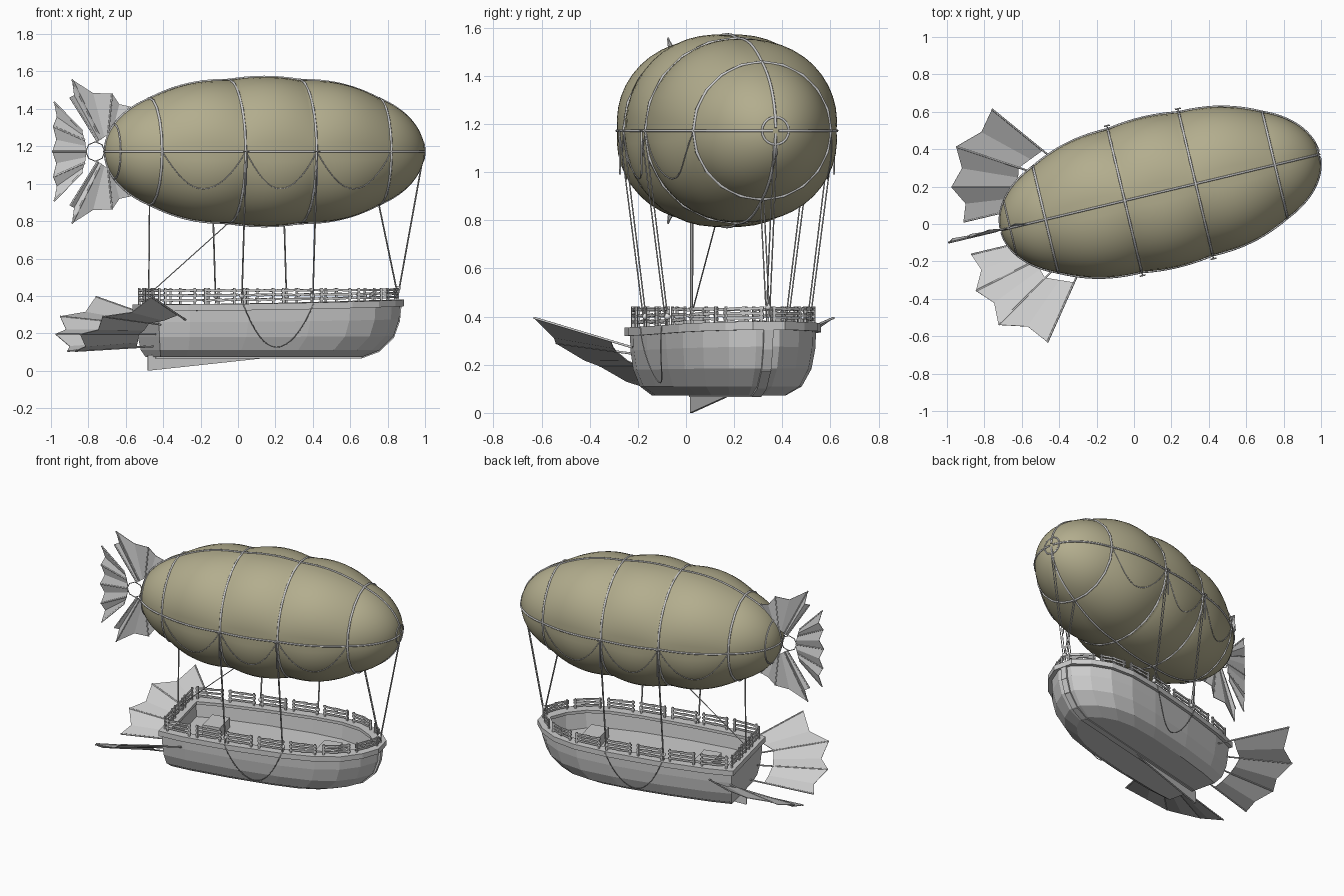
import bpy, bmesh, math
from mathutils import Matrix, Vector

if "Cube" in bpy.data.objects:
    bpy.data.objects.remove(bpy.data.objects["Cube"])

# The ship is built along its own x axis, then turned and shifted into place
PLACE = Matrix.Translation((0.14, 0.17, 0)) @ Matrix.Rotation(math.radians(13.4), 4, 'Z')
AXIS_Z = 1.172
RINGS = [-0.63, -0.195, 0.195, 0.63]


def material(name, rgb):
    m = bpy.data.materials.new(name)
    m.use_nodes = True
    m.diffuse_color = (*rgb, 1)
    m.node_tree.nodes["Principled BSDF"].inputs["Base Color"].default_value = (*rgb, 1)
    return m


CANVAS = material("olive canvas", (0.45, 0.42, 0.27))
GREY = material("plain grey", (0.61, 0.61, 0.61))
WHITE = material("white", (0.9, 0.9, 0.9))


def add(name, data, mat):
    ob = bpy.data.objects.new(name, data)
    data.materials.append(mat)
    bpy.context.collection.objects.link(ob)
    ob.matrix_world = PLACE
    return ob


def finish(name, bm, mat, smooth=False):
    bmesh.ops.recalc_face_normals(bm, faces=bm.faces)
    for f in bm.faces:
        f.smooth = smooth
    me = bpy.data.meshes.new(name)
    bm.to_mesh(me)
    bm.free()
    return add(name, me, mat)


def tubes(name, paths, radius, cyclic=False):
    cu = bpy.data.curves.new(name, 'CURVE')
    cu.dimensions = '3D'
    cu.bevel_depth = radius
    cu.bevel_resolution = 1
    cu.use_fill_caps = True
    for path in paths:
        sp = cu.splines.new('POLY')
        sp.points.add(len(path) - 1)
        for p, co in zip(sp.points, path):
            p.co = (*co, 1)
        sp.use_cyclic_u = cyclic
    return add(name, cu, GREY)


def loft(bm, loops, cap_start=False, cap_end=False, closed=False):
    vs = [[bm.verts.new(p) for p in loop] for loop in loops]
    n = len(vs[0])
    pairs = list(zip(vs, vs[1:])) + ([(vs[-1], vs[0])] if closed else [])
    for a, b in pairs:
        for i in range(n):
            bm.faces.new((a[i], a[(i + 1) % n], b[(i + 1) % n], b[i]))
    if cap_start:
        bm.faces.new(vs[0][::-1])
    if cap_end:
        bm.faces.new(vs[-1])


def bar(bm, a, b, width, height):
    a, b = Vector(a), Vector(b)
    d = b - a
    side = Vector((0, 0, 1)).cross(d)
    side = side.normalized() if side.length > 1e-5 else Vector((0, 1, 0))
    x = d.normalized()
    rot = Matrix((x, side, x.cross(side))).transposed().to_4x4()
    size = Matrix.Diagonal((d.length, width, height, 1))
    bmesh.ops.create_cube(bm, size=1, matrix=Matrix.Translation((a + b) / 2) @ rot @ size)


# Gas bag: ellipsoid puffed out between the hoops and the lengthwise straps
def bag_radius(u, ang=0.0):
    a = abs(u)
    base = 0.397 * math.sqrt(max(0, 1 - (a / 0.875) ** 2.3))
    if a < 0.195:
        puff = lobe = math.cos(math.pi * u / 0.39)
    elif a < 0.63:
        puff = lobe = math.sin(math.pi * (a - 0.195) / 0.435)
    else:
        t = (a - 0.63) / 0.245
        puff, lobe = math.sin(math.pi * t / 2), 0.4 * math.sin(math.pi * t)
    return base * (0.975 + 0.025 * puff + 0.05 * max(lobe, 0) ** 0.8 * abs(math.sin(2 * ang)))


def bag_point(u, ang, grow=0.0):
    r = bag_radius(u, ang) + grow
    return (u, r * 1.025 * math.cos(ang), AXIS_Z + r * math.sin(ang))


def hoop(u, grow, n=32):
    return [bag_point(u, 2 * math.pi * k / n, grow) for k in range(n)]


steps = sorted([0.8748 * math.sin(math.pi * (k / 64 - 0.5)) for k in range(65)] + RINGS)
bm = bmesh.new()
loft(bm, [hoop(u, 0.001, 48) for u in steps], True, True)
finish("gas_bag", bm, CANVAS, True)

# Hoops, lengthwise straps and swags around the bag
tubes("bag_hoops", [hoop(u, 0.004, 20) for u in RINGS], 0.007, True)
tubes("end_hoops", [hoop(-0.825, 0.004),
                    [(0.868, 0.057 * math.cos(k * math.pi / 10), AXIS_Z + 0.057 * math.sin(k * math.pi / 10))
                     for k in range(20)]], 0.005, True)
tubes("bag_straps", [[bag_point(u, q * math.pi / 2, 0.003) for u in steps] for q in range(4)], 0.006)
swags = []
for a, b in zip(RINGS, RINGS[1:]):
    for s in (0, 1):
        path = []
        for k in range(17):
            t = k / 16
            u = a + (b - a) * t
            ang = -math.asin(min(0.9, 0.19 * 4 * t * (1 - t) / bag_radius(u)))
            path.append(bag_point(u, math.pi - ang if s else ang, 0.003))
        swags.append(path)
tubes("bag_swags", swags, 0.0025)

# Hull: stacked plan outlines from keel to rim, then down inside to the deck
PLAN = [(0, 0.262), (0.12, 0.287), (0.35, 0.305), (0.6, 0.305), (0.76, 0.285),
        (0.87, 0.235), (0.95, 0.15), (1, 0.05)]


def outline(z, scale=1, bow=0.735, stern=-0.64, off=0.0, sheer=0.025):
    lo, hi = stern - off, bow + off
    half = [(lo + (hi - lo) * f, w * scale + off, z + sheer * f * f) for f, w in PLAN]
    return half + [(u, -v, h) for u, v, h in reversed(half)]


bm = bmesh.new()
loft(bm, [outline(0.073, 0.67, 0.53, -0.61, 0, 0), outline(0.11, 0.85, 0.625, -0.625, 0, 0),
          outline(0.18, 0.95, 0.70, -0.635, 0, 0.005), outline(0.26, 0.99, 0.73, -0.64, 0, 0.015),
          outline(0.345), outline(0.345, off=-0.035), outline(0.25, off=-0.045, sheer=0)], True, True)
finish("hull", bm, GREY)

bm = bmesh.new()
loft(bm, [outline(0.32, off=-0.005), outline(0.32, off=0.018), outline(0.355, off=0.018),
          outline(0.355, off=-0.045), outline(0.335, off=-0.045)], closed=True)
finish("hull_rim", bm, GREY)

# Stem band, keel fin and deck boxes
bm = bmesh.new()
stem = [(-0.6, 0.073), (0.53, 0.073), (0.625, 0.107), (0.702, 0.18), (0.734, 0.265), (0.743, 0.345)]
for (u0, z0), (u1, z1) in zip(stem, stem[1:]):
    bar(bm, (u0, 0, z0), (u1, 0, z1), 0.04, 0.014)
finish("stem_band", bm, GREY)

bm = bmesh.new()
loft(bm, [[(-0.64, v, 0.0), (-0.64, v, 0.085), (0.0, v, 0.085), (0.0, v, 0.067)] for v in (-0.006, 0.006)],
     True, True)
finish("keel_fin", bm, GREY)

bm = bmesh.new()
for u, v in ((-0.4, 0.06), (0.4, -0.03)):
    bar(bm, (u - 0.06, v, 0.282), (u + 0.06, v, 0.282), 0.17, 0.075)
finish("deck_boxes", bm, GREY)


# Railing: short slatted panels with posts, following the rim, level along the top
def walk(path, dist):
    for a, b in zip(path, path[1:]):
        if dist <= (b - a).length:
            return a + (b - a).normalized() * dist
        dist -= (b - a).length
    return path[-1].copy()


def railing(bm, path, panels):
    total = sum((b - a).length for a, b in zip(path, path[1:]))
    span = total / panels
    for i in range(panels):
        pts = [walk(path, span * (i + f)) for f in (0.13, 0.5, 0.87)]
        for p in pts[::2]:
            bar(bm, p, (p.x, p.y, 0.442), 0.011, 0.011)
        for a, b in zip(pts, pts[1:]):
            for k, share in enumerate((0.25, 0.55, 0.85)):
                tilt = 0.003 * ((i + k) % 3 - 1)
                ext = (b - a).normalized() * 0.012
                lift_a, lift_b = ((0.442 - p.z) * share for p in (a, b))
                bar(bm, a - ext + Vector((0, 0, lift_a - tilt)), b + ext + Vector((0, 0, lift_b + tilt)),
                    0.007, 0.012)


bm = bmesh.new()
rail = [Vector(p) for p in outline(0.355, off=-0.008)]
railing(bm, rail, 14)
railing(bm, [rail[-1], rail[0]], 3)
finish("railing", bm, GREY)

# Rigging between bag and hull, with white knobs at the rim
lines, knobs, hangers = [], [(0.735, 0, 0.44)], []
for u in RINGS[1:3]:
    for s in (-1, 1):
        knobs.append((u, s * 0.30, 0.40))
        for d in (-0.008, 0.008):
            lines.append([(u, s * 0.405 + d, AXIS_Z), (u, s * 0.30 + d * 0.7, 0.36)])
        hangers.append([(u - 0.016, s * 0.412, AXIS_Z), (u + 0.016, s * 0.412, AXIS_Z)])
        hangers.append([(u, s * 0.412, AXIS_Z), (u, s * 0.41, 0.99)])
low = AXIS_Z - bag_radius(0.63)
for d in (-0.007, 0.007):
    lines += [[(0.63, d, low), (0.735, d, 0.4)], [(0.868, d, AXIS_Z - 0.057), (0.735, d, 0.4)]]
lines += [[(-0.63, d, low), (-0.635, d, 0.36)] for d in (-0.004, 0.004)]
lines.append([(-0.195, 0, AXIS_Z - bag_radius(0.195)), (-0.62, 0, 0.42)])
tubes("rigging", lines, 0.003)
tubes("rope_hangers", hangers, 0.004)
bm = bmesh.new()
for k in knobs:
    bmesh.ops.create_uvsphere(bm, u_segments=10, v_segments=6, radius=0.014, matrix=Matrix.Translation(k))
finish("rim_knobs", bm, WHITE, True)

hull_swags = []
for s in (-1, 1):
    path = []
    for k in range(17):
        t = k / 16
        dip = 4 * t * (1 - t)
        path.append((-0.195 + 0.39 * t, s * (0.325 - 0.04 * dip ** 2), 0.36 - 0.235 * dip))
    hull_swags.append(path)
tubes("hull_swags", hull_swags, 0.0025)


# Fans: pleated membranes with scalloped edges stretched between spines
def fan(name, roots, tips, start, pleat):
    roots, tips, pleat = [Vector(r) for r in roots], [Vector(t) for t in tips], Vector(pleat)
    inner = [r.lerp(t, start) for r, t in zip(roots, tips)]
    bm = bmesh.new()
    for i in range(len(tips) - 1):
        mid_in = (inner[i] + inner[i + 1]) / 2 + pleat * 0.4
        mid_out = ((tips[i] + tips[i + 1]) / 2).lerp(mid_in, 0.13) + pleat
        for quad in ((inner[i], tips[i], mid_out, mid_in), (mid_in, mid_out, tips[i + 1], inner[i + 1])):
            bm.faces.new([bm.verts.new(p) for p in quad])
    bmesh.ops.remove_doubles(bm, verts=bm.verts, dist=1e-5)
    ob = finish(name, bm, GREY)
    mod = ob.modifiers.new("thickness", 'SOLIDIFY')
    mod.thickness = 0.004
    mod.offset = 0
    tubes(name + "_spines", list(zip(roots, tips)), 0.005)


for side, s in (("left", 1), ("right", -1)):
    fan(side + "_hull_fan",
        [(-0.50, s * 0.285, 0.272), (-0.62, s * 0.25, 0.245), (-0.64, s * 0.18, 0.195), (-0.63, s * 0.09, 0.13)],
        [(-0.772, s * 0.64, 0.395), (-1.005, s * 0.49, 0.29), (-1.08, s * 0.285, 0.195), (-1.06, s * 0.09, 0.105)],
        0.22, (0, 0, -0.02))

for side, s in (("upper", 1), ("lower", -1)):
    def tail(points):
        return [(u, 0, AXIS_Z + s * z) for u, z in points]
    fan(side + "_tail_fan",
        tail([(-0.915, 0.052), (-0.897, 0.065), (-0.858, 0.09), (-0.81, 0.12)]),
        tail([(-1.067, 0.29), (-1.056, 0.385), (-0.836, 0.31), (-0.737, 0.24)]), 0.0, (0, 0.015, 0))
    fan(side + "_rear_fan",
        tail([(-1.0, 0.11), (-0.985, 0.06), (-0.975, 0)]),
        tail([(-1.155, 0.265), (-1.16, 0.135), (-1.165, 0)]), 0.0, (0, 0.015, 0))
tubes("tail_hub", [[(-0.928 + 0.052 * math.cos(k * math.pi / 4), 0, AXIS_Z + 0.052 * math.sin(k * math.pi / 4))
                    for k in range(8)]], 0.003, True)
